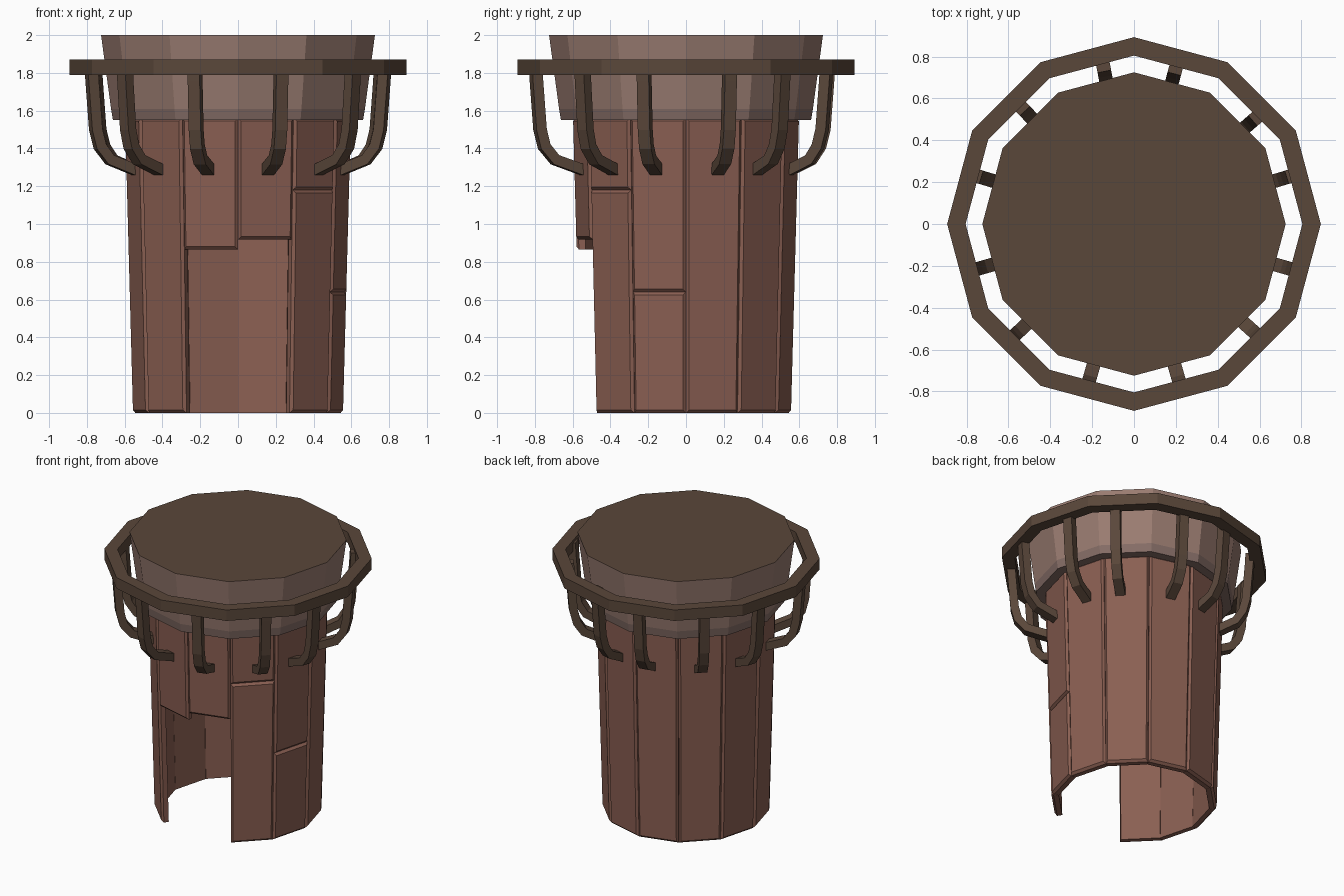
import bpy, bmesh
from math import cos, sin, radians, pi
from mathutils import Vector

if "Cube" in bpy.data.objects:
    bpy.data.objects.remove(bpy.data.objects["Cube"])


def srgb(h):
    c = [int(h[i:i + 2], 16) / 255 for i in (0, 2, 4)]
    return [x / 12.92 if x < 0.04 else ((x + 0.055) / 1.055) ** 2.4 for x in c] + [1]


def material(name, h):
    m = bpy.data.materials.new(name)
    m.diffuse_color = srgb(h)
    m.use_nodes = True
    m.node_tree.nodes["Principled BSDF"].inputs["Base Color"].default_value = m.diffuse_color
    return m


DARK = material("dark_wood", "5A473A")
PLANK = material("red_brown_plank", "8A5F52")
CAP = material("pale_brown", "9A7C71")
BAND = material("grey_brown", "856D66")


def finish(name, bm, *mats):
    bmesh.ops.recalc_face_normals(bm, faces=bm.faces)
    me = bpy.data.meshes.new(name)
    bm.to_mesh(me)
    bm.free()
    for m in mats:
        me.materials.append(m)
    ob = bpy.data.objects.new(name, me)
    bpy.context.collection.objects.link(ob)
    return ob


def polar(r, deg, z):
    return Vector((r * cos(radians(deg)), r * sin(radians(deg)), z))


def loft(bm, rings, closed=False):
    """Skin a list of equal vertex rings; cap the ends or join them up."""
    vs = [[bm.verts.new(p) for p in ring] for ring in rings]
    n = len(vs[0])
    pairs = list(zip(vs, vs[1:])) + ([(vs[-1], vs[0])] if closed else [])
    for a, b in pairs:
        for i in range(n):
            j = (i + 1) % n
            bm.faces.new((a[i], a[j], b[j], b[i]))
    if not closed:
        bm.faces.new(vs[0])
        bm.faces.new(vs[-1])
    return vs


def dodecagon(r, z):
    return [polar(r, 30 * i, z) for i in range(12)]


# Flared cap: dark top, pale sides, greyer lower band
bm = bmesh.new()
loft(bm, [dodecagon(0.662, 1.55), dodecagon(0.672, 1.61), dodecagon(0.725, 2.0)])
bm.normal_update()
for f in bm.faces:
    z = f.calc_center_median().z
    f.material_index = 0 if z > 1.99 else (1 if z > 1.6 else 2)
finish("cap", bm, DARK, CAP, BAND)

# Twelve-sided rail around the cap
bm = bmesh.new()
loft(bm, [dodecagon(r, z) for r, z in
          ((0.893, 1.79), (0.893, 1.87), (0.805, 1.87), (0.805, 1.79))], closed=True)
finish("rail", bm, DARK)


# Wall planks, with chamfered outer edges
def plank(start, z0, z1):
    bm = bmesh.new()
    rings = []
    for z in (z0, z1):
        r = 0.56 + 0.042 * z / 1.56
        a, b = start + 0.1, start + 29.9
        rings.append([polar(r, a, z), polar(r, b, z),
                      polar(r - 0.052, b, z), polar(r - 0.052, a, z)])
    lo, hi = loft(bm, rings)
    outer = {lo[0], lo[1], hi[0], hi[1]}
    edges = [e for e in bm.edges if set(e.verts) <= outer]
    bmesh.ops.recalc_face_normals(bm, faces=bm.faces)
    bmesh.ops.bevel(bm, geom=edges, offset=0.016, segments=1, affect='EDGES')
    finish("wall_plank", bm, PLANK)


# Front pair stop above the doorway, two others are split
cuts = {-120: [0.865, 1.56], -90: [0.917, 1.56],
        -60: [0, 1.18, 1.56], -30: [0, 0.64, 1.56]}
for k in range(12):
    start = 30 * k - 180
    zs = cuts.get(start, [0, 1.56])
    for z0, z1 in zip(zs, zs[1:]):
        plank(start, z0, z1)

# Curved brackets holding the rail, slightly uneven in spacing
path = [(0.80, 1.85), (0.795, 1.76), (0.775, 1.50), (0.752, 1.41),
        (0.70, 1.34), (0.565, 1.285)]
for ang in (17, 41, 75, 101, 134, 163, -164, -137, -106, -74, -42, -16):
    bm = bmesh.new()
    rings = []
    radial, side = polar(1, ang, 0), polar(1, ang + 90, 0)
    # front brackets stand a little further out than rear ones
    pts = [Vector((r - 0.03 * sin(radians(ang)) * min(1, (r - 0.565) / 0.18), z))
           for r, z in path]
    for i, p in enumerate(pts):
        t = (pts[min(i + 1, len(pts) - 1)] - pts[max(i - 1, 0)]).normalized()
        n = Vector((-t.y, t.x)) * 0.028
        ring = []
        for s, w in ((1, 1), (1, -1), (-1, -1), (-1, 1)):
            q = p + n * s
            ring.append(radial * q.x + side * 0.033 * w + Vector((0, 0, q.y)))
        rings.append(ring)
    loft(bm, rings)
    finish("rail_bracket", bm, DARK)
